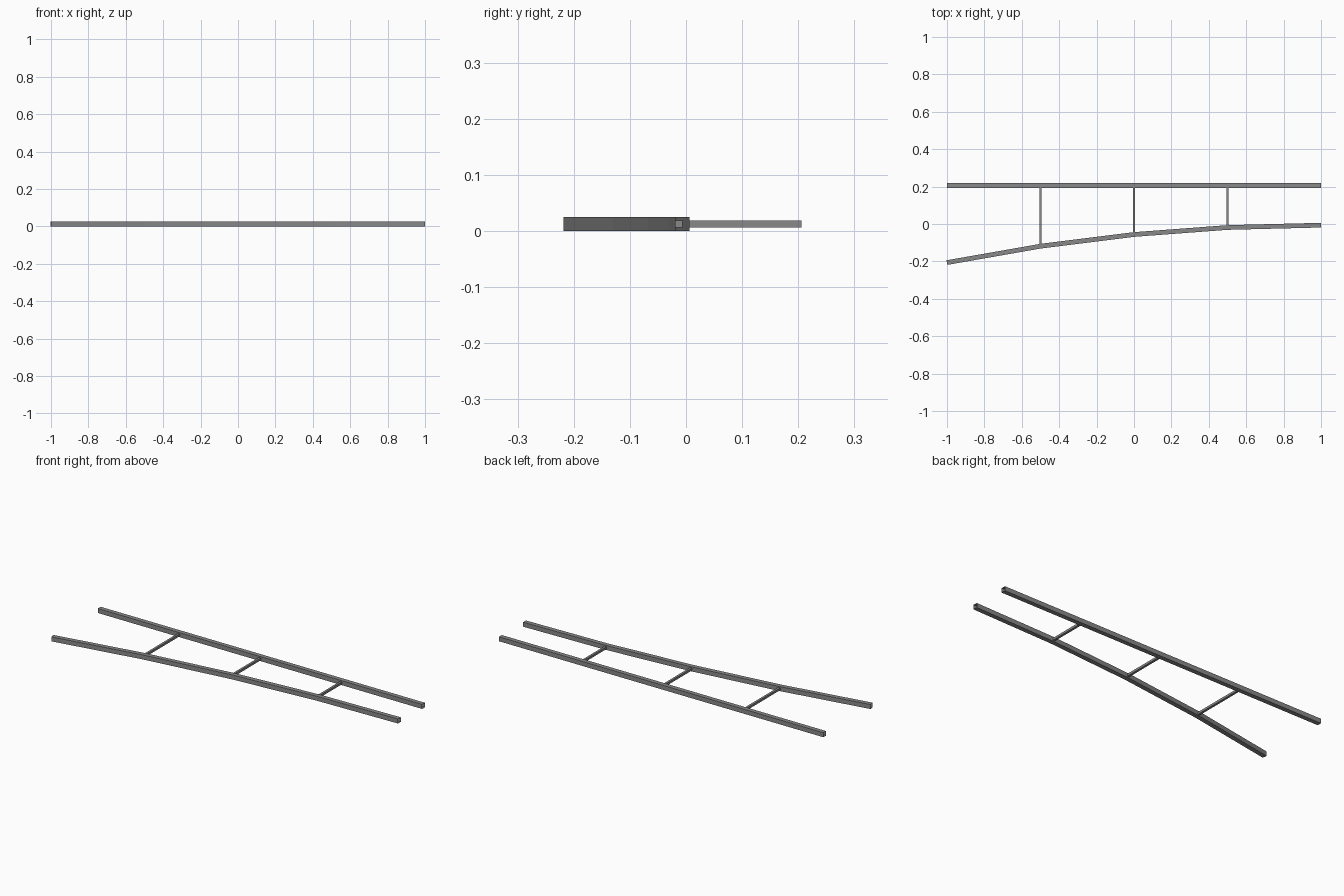
import bpy
import bmesh
from mathutils import Vector

if "Cube" in bpy.data.objects:
    bpy.data.objects.remove(bpy.data.objects["Cube"])

Z = 0.0125          # height of every centre line
RAIL = 0.0125       # half width of rails
RUNG = 0.00625      # half width of rungs
BACK_Y = 0.2062

# Dark grey finish
dark_grey = bpy.data.materials.new("dark_grey")
dark_grey.diffuse_color = (0.25, 0.25, 0.25, 1)
dark_grey.use_nodes = True
dark_grey.node_tree.nodes["Principled BSDF"].inputs["Base Color"].default_value = dark_grey.diffuse_color


def front_y(x):
    # parabolic centre line of the bent rail
    return -0.0062 - 0.2 * ((1 - x) / 2) ** 2


def square_tube(name, path, half):
    """Sweep an open-ended square section along a flat path."""
    bm = bmesh.new()
    pts = [Vector((x, y, Z)) for x, y in path]
    up = Vector((0, 0, 1))
    rings = []
    for i, p in enumerate(pts):
        a = pts[max(i - 1, 0)]
        b = pts[min(i + 1, len(pts) - 1)]
        side = up.cross((b - a).normalized())
        rings.append([bm.verts.new(p + side * s * half + up * t * half)
                      for s, t in ((-1, -1), (1, -1), (1, 1), (-1, 1))])
    for r0, r1 in zip(rings, rings[1:]):
        for k in range(4):
            n = (k + 1) % 4
            bm.faces.new((r0[k], r1[k], r1[n], r0[n]))
    # the first face is the underside: make sure it points down
    bm.normal_update()
    bm.faces.ensure_lookup_table()
    if bm.faces[0].normal.z > 0:
        bmesh.ops.reverse_faces(bm, faces=bm.faces[:])
    mesh = bpy.data.meshes.new(name)
    bm.to_mesh(mesh)
    bm.free()
    mesh.materials.append(dark_grey)
    obj = bpy.data.objects.new(name, mesh)
    bpy.context.collection.objects.link(obj)
    return obj


# Rails
stations = [-1, -0.5, 0, 0.5, 1]
square_tube("straight_rail", [(x, BACK_Y) for x in stations], RAIL)
square_tube("curved_rail", [(x, front_y(x)) for x in stations], RAIL)

# Rungs joining the rail centre lines
for i, x in enumerate(stations[1:-1], 1):
    square_tube(f"rung_{i}", [(x, front_y(x)), (x, BACK_Y)], RUNG)
